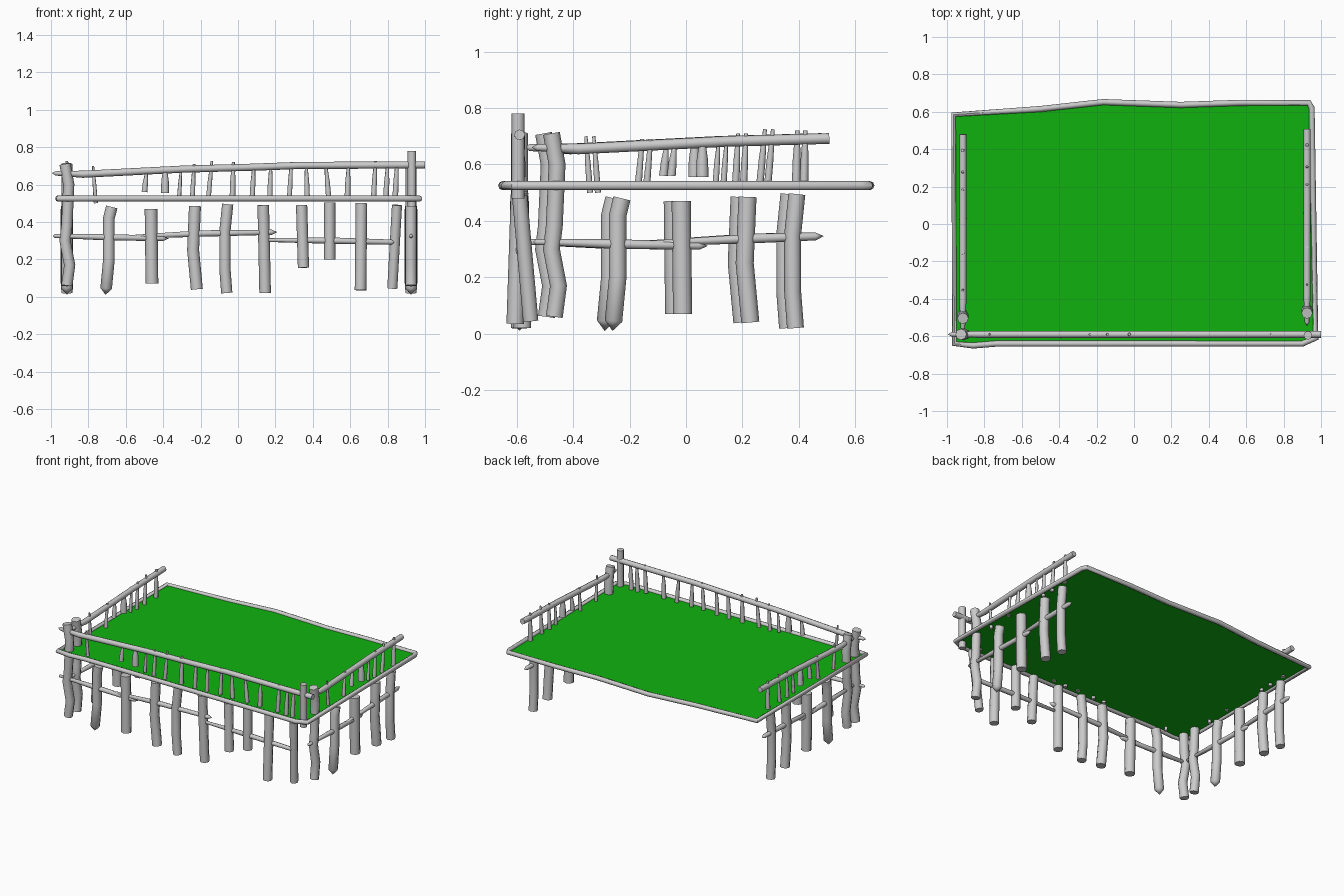
import bpy, bmesh, math
from mathutils import Vector

if "Cube" in bpy.data.objects:
    bpy.data.objects.remove(bpy.data.objects["Cube"])


def limb(name, pts, radii, closed=False, point=(0, 0), sides=8):
    """Sweep a low-poly log along pts; point = cone length at start / end."""
    pts = [Vector(p) for p in pts]
    if not isinstance(radii, (list, tuple)):
        radii = [radii] * len(pts)
    n = len(pts)
    bm = bmesh.new()
    rings, tans = [], []
    for i, p in enumerate(pts):
        a = pts[i - 1] if (closed or i > 0) else p
        b = pts[(i + 1) % n] if (closed or i < n - 1) else p
        t = ((b - p).normalized() + (p - a).normalized()).normalized()
        side = t.cross(Vector((0, 0, 1)) if abs(t.z) < 0.7 else Vector((0, 1, 0))).normalized()
        up = side.cross(t)
        tans.append(t)
        rings.append([bm.verts.new(p + radii[i] * (side * math.cos(k * math.tau / sides)
                      + up * math.sin(k * math.tau / sides))) for k in range(sides)])
    for i in range(n if closed else n - 1):
        r, s = rings[i], rings[(i + 1) % n]
        for k in range(sides):
            m = (k + 1) % sides
            bm.faces.new((r[k], r[m], s[m], s[k]))
    if not closed:
        for ring, p, t, length in ((rings[0], pts[0], -tans[0], point[0]),
                                   (rings[-1], pts[-1], tans[-1], point[1])):
            if length:
                tip = bm.verts.new(p + t * length)
                for k in range(sides):
                    bm.faces.new((ring[k], ring[(k + 1) % sides], tip))
            else:
                bm.faces.new(ring)
    bmesh.ops.recalc_face_normals(bm, faces=bm.faces)
    me = bpy.data.meshes.new(name)
    bm.to_mesh(me)
    bm.free()
    for f in me.polygons:
        f.use_smooth = True
    me.set_sharp_from_angle(angle=math.radians(50))
    ob = bpy.data.objects.new(name, me)
    bpy.context.collection.objects.link(ob)


# Deck outline shared by the green sheet and its rim
Z = 0.525
outline = [(-.965, .585), (-.5, .615), (-.165, .652), (.25, .637), (.57, .648), (.935, .648),
           (.95, .62), (.972, -.61), (.9, -.64), (-.74, -.64), (-.86, -.65), (-.96, -.64)]
limb("deck_rim", [(x, y, Z) for x, y in outline], .016, closed=True)
me = bpy.data.meshes.new("deck")
me.from_pydata([(x, y, Z) for x, y in outline], [], [list(range(len(outline)))[::-1]])
deck = bpy.data.objects.new("deck", me)
bpy.context.collection.objects.link(deck)
mat = bpy.data.materials.new("green")
mat.diffuse_color = (0.005, 0.45, 0.005, 1)
mat.use_nodes = True
mat.node_tree.nodes["Principled BSDF"].inputs["Base Color"].default_value = mat.diffuse_color
me.materials.append(mat)

# Legs: (path of x, z), radius, sideways lean at the foot, foot cone length
legs = [
    ([(-.925, .71), (-.905, .6), (-.915, .38), (-.925, .3), (-.9, .17), (-.915, .06)], .03, 0, 0),
    ([(-.675, .48), (-.69, .42), (-.69, .2), (-.705, .045)], .031, 0, .035),
    ([(-.465, .47), (-.46, .07)], .034, 0, 0),
    ([(-.23, .485), (-.24, .25), (-.22, .04)], .032, 0, 0),
    ([(-.055, .495), (-.07, .35), (-.07, .15), (-.06, .02)], .03, 0, 0),
    ([(.135, .49), (.145, .02)], .031, .01, 0),
    ([(.34, .49), (.35, .155)], .03, -.01, 0),
    ([(.49, .505), (.49, .2)], .03, 0, 0),
    ([(.66, .5), (.655, .035)], .031, -.015, 0),
    ([(.85, .49), (.825, .045)], .027, .04, 0),
]
# Balusters: x top, x bottom, z top, z bottom, radius
balusters = [
    (-.775, -.76, .70, .50, .010), (-.49, -.50, .66, .56, .014), (-.39, -.39, .68, .555, .02),
    (-.305, -.315, .68, .53, .010), (-.235, -.245, .71, .51, .012), (-.14, -.16, .725, .51, .012),
    (-.025, -.03, .72, .52, .014), (.085, .075, .71, .51, .013), (.175, .17, .70, .52, .013),
    (.285, .275, .72, .53, .012), (.365, .37, .70, .53, .013), (.47, .485, .70, .53, .013),
    (.59, .585, .70, .53, .014), (.735, .725, .725, .53, .013), (.80, .79, .71, .51, .014),
    (.85, .84, .72, .52, .014),
]
top_rail = [(-.975, .66), (-.83, .655), (-.3, .682), (.06, .692), (.33, .702), (1.0, .705)]
low_rails = [[(-.98, .325), (-.7, .318), (-.4, .312)], [(-.57, .32), (-.2, .338), (.18, .345)],
             [(.16, .303), (.5, .30), (.82, .292)]]


def fence(name, place, limit):
    """Build the fence run up to x = limit, placed by place(x, lean, z)."""
    for i, (path, r, lean, cone) in enumerate(legs):
        if path[0][0] < limit:
            z0 = path[0][1]
            limb(f"{name}_leg_{i}", [place(x, lean * (z0 - z) / .45, z) for x, z in path],
                 r, point=(0, cone))
    for i, (xt, xb, zt, zb, r) in enumerate(balusters):
        if xt < limit - .03:
            limb(f"{name}_baluster_{i}", [place(xt, 0, zt), place((xt + xb) / 2, 0, (zt + zb) / 2),
                 place(xb, 0, zb)], [r * .55, r, r * 1.1])
    rail = [place(x, 0, z) for x, z in top_rail if x <= limit]
    limb(f"{name}_top_rail", rail, [.012] + [.019] * (len(rail) - 1), point=(.02, 0))
    for i, run in enumerate(low_rails):
        run = [(min(x, limit - .05), z) for x, z in run]
        if run[0][0] < run[-1][0] and run[0][0] < limit - .2:
            limb(f"{name}_low_rail_{i}", [place(x, 0, z) for x, z in run],
                 [.010, .017, .014], point=(.01, .03))


# Front run, and the same run turned along both sides
fence("front", lambda x, l, z: (x, -.59 + l, z), 2)
fence("right", lambda x, l, z: (.925 - l, x + .448, z), .061)
fence("left", lambda x, l, z: (-.915 + l, x + .42, z), .061)

# Extra side balusters
for name, x, dy in (("right", .925, .015), ("left", -.915, -.015)):
    limb(f"{name}_extra_baluster", [(x, -.14 + dy, .69), (x, -.155 + dy, .52)], [.008, .013])

# Tall corner post
limb("corner_post", [(.93, -.595, .48), (.93, -.595, .78)], .023)
